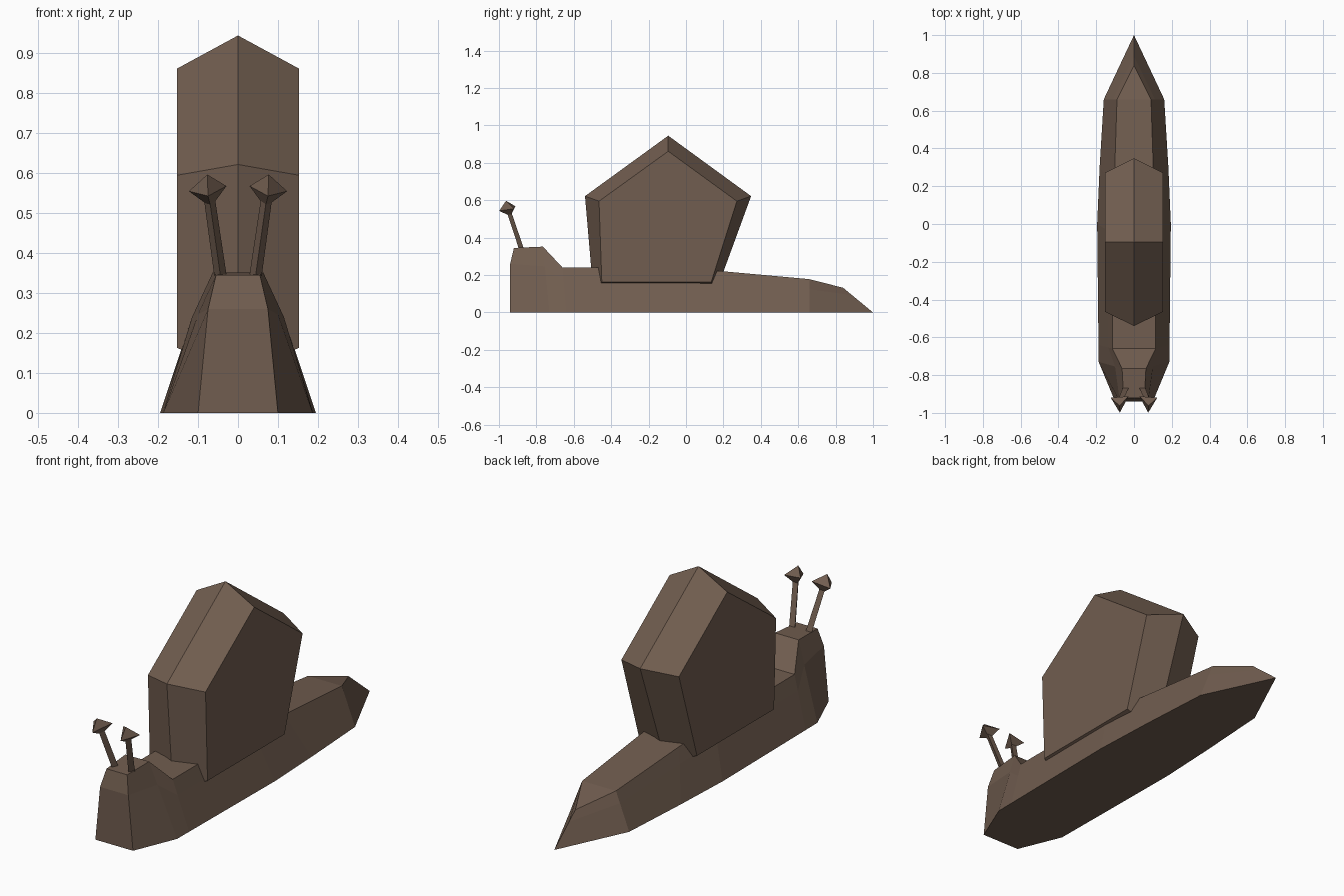
import bpy, bmesh
from mathutils import Vector

cube = bpy.data.objects.get("Cube")
if cube:
    bpy.data.objects.remove(cube, do_unlink=True)

brown = bpy.data.materials.new("earth_brown")
brown.use_nodes = True
colour = (0.165, 0.11, 0.079, 1)
brown.diffuse_color = colour
bsdf = next(n for n in brown.node_tree.nodes if n.type == 'BSDF_PRINCIPLED')
bsdf.inputs["Base Color"].default_value = colour
bsdf.inputs["Roughness"].default_value = 0.9


def finish(name, bm):
    """Weld, orient the faces and link a flat-shaded object."""
    bmesh.ops.remove_doubles(bm, verts=bm.verts, dist=0.0005)
    bmesh.ops.recalc_face_normals(bm, faces=bm.faces)
    mesh = bpy.data.meshes.new(name)
    bm.to_mesh(mesh)
    bm.free()
    mesh.materials.append(brown)
    obj = bpy.data.objects.new(name, mesh)
    bpy.context.scene.collection.objects.link(obj)
    return obj


def bridge(bm, a, b, closed=True):
    """Quads between two rings of equal length."""
    n = len(a)
    for i in range(n):
        j = (i + 1) % n
        pts = [a[i], a[j], b[j], b[i]]
        pts = [v for k, v in enumerate(pts) if (v.co - pts[k - 1].co).length > 0.0005]
        if len(pts) > 2:
            bm.faces.new(pts)


# Body: each station is (half width, y, z) for the sole, flank and back
def station(sole, back, flank=None):
    sole, back = Vector(sole), Vector(back)
    flank = Vector(flank) if flank else sole.lerp(back, 0.7)
    return [sole, flank, back]


stations = [
    station((0.10, -0.94, 0), (0.055, -0.92, 0.345), (0.075, -0.94, 0.26)),
    station((0.187, -0.73, 0), (0.063, -0.765, 0.352)),
    station((0.188, -0.64, 0), (0.115, -0.66, 0.24)),
    station((0.195, 0, 0), (0.115, -0.05, 0.24)),
    station((0.182, 0.3, 0), (0.105, 0.2, 0.22)),
    station((0.16, 0.66, 0), (0.09, 0.66, 0.178)),
    station((0, 1.0, 0), (0, 0.84, 0.132)),
]
bm = bmesh.new()
rings = []
for half in stations:
    mirrored = [Vector((-p.x, p.y, p.z)) for p in reversed(half)]
    rings.append([bm.verts.new(p) for p in half + mirrored])
for a, b in zip(rings, rings[1:]):
    bridge(bm, a, b)
nose = rings[0]
bm.faces.new([nose[i] for i in (0, 1, 4, 5)])
bm.faces.new([nose[i] for i in (1, 2, 3, 4)])
finish("body", bm)

# Shell: five-sided rim along the middle, smaller pentagon on each side
rim = [(-0.095, 0.945), (0.348, 0.622), (0.157, 0.10), (-0.495, 0.10), (-0.54, 0.622)]
side = [(-0.095, 0.862), (0.272, 0.595), (0.135, 0.163), (-0.45, 0.163), (-0.465, 0.595)]
bm = bmesh.new()
left, middle, right = [[bm.verts.new((x, y, z)) for y, z in outline]
                       for x, outline in ((0.153, side), (0, rim), (-0.153, side))]
bridge(bm, left, middle)
bridge(bm, middle, right)
bm.faces.new(left)
bm.faces.new(right)
finish("shell", bm)

# Eye stalks: three-sided rods, each topped by a three-sided double pyramid
for name, s in (("left", 1), ("right", -1)):
    bm = bmesh.new()
    ends = []
    for centre, r in (((0.042, -0.872, 0.33), 0.018), ((0.072, -0.943, 0.54), 0.016)):
        corners = ((-0.87, 0.5), (0, -1), (0.87, 0.5))
        ends.append([bm.verts.new((s * (centre[0] + r * dx), centre[1] + r * dy, centre[2]))
                     for dx, dy in corners])
    bridge(bm, *ends)
    for end in ends:
        bm.faces.new(end)
    finish(name + "_eye_stalk", bm)

    bm = bmesh.new()
    girdle = [(0.029, -0.912, 0.568), (0.075, -0.999, 0.543), (0.123, -0.92, 0.555)]
    ring = [bm.verts.new((s * x, y, z)) for x, y, z in girdle]
    for x, y, z in ((0.077, -0.962, 0.597), (0.068, -0.938, 0.515)):
        tip = bm.verts.new((s * x, y, z))
        for i in range(3):
            bm.faces.new((ring[i - 1], ring[i], tip))
    finish(name + "_eye", bm)
